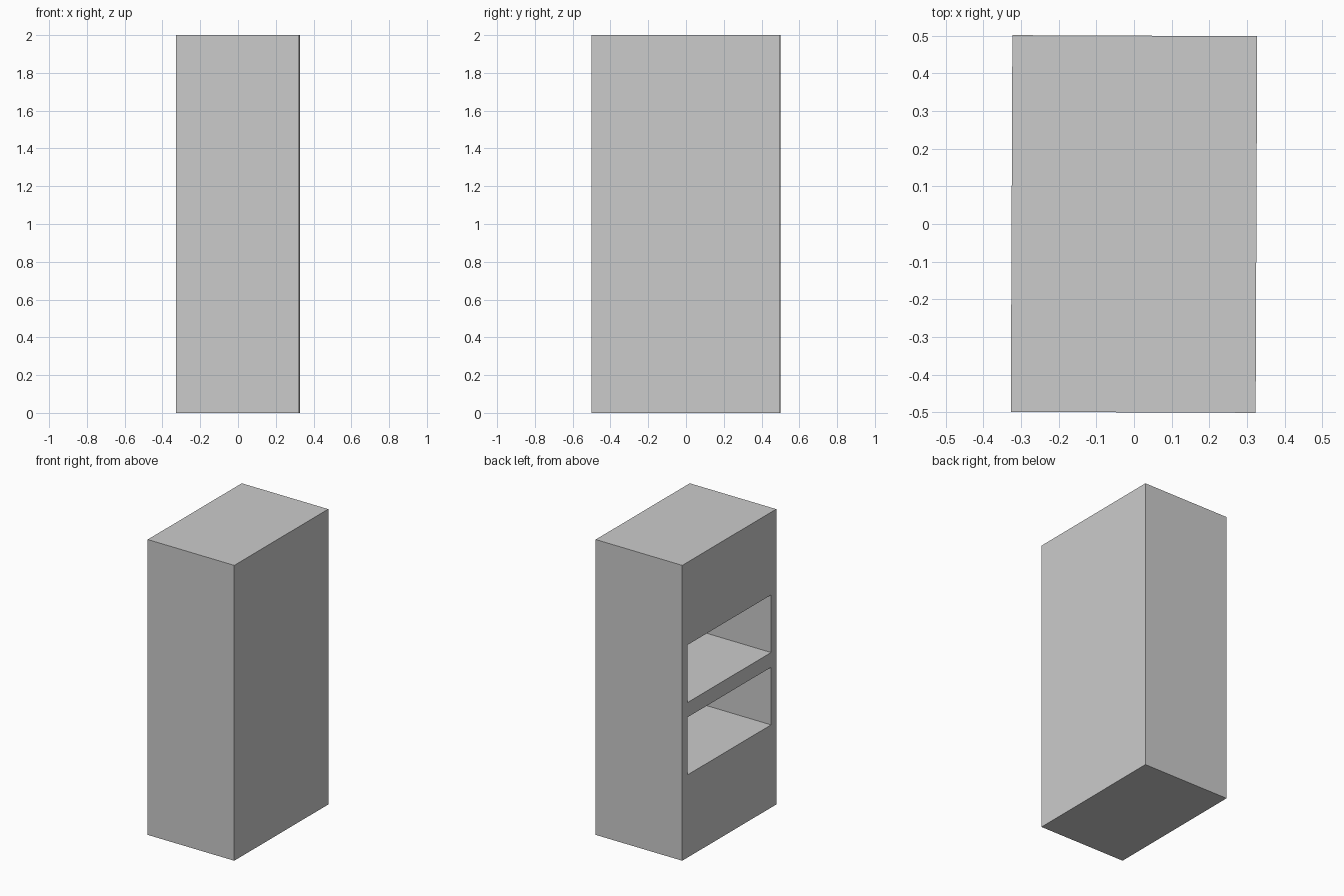
import bpy

if "Cube" in bpy.data.objects:
    bpy.data.objects.remove(bpy.data.objects["Cube"])

W, D, H = 0.65, 1.0, 2.0      # outer size
SIDE, BACK = 0.055, 0.05      # wall thickness beside and behind the niches
TURN = -0.0042                # slight turn seen from the top


def box(name, lo, hi):
    bpy.ops.mesh.primitive_cube_add(size=1)
    ob = bpy.context.object
    ob.name = name
    for v in ob.data.vertices:
        v.co = [lo[i] + (v.co[i] + 0.5) * (hi[i] - lo[i]) for i in range(3)]
    return ob


# Solid cabinet body
body = box("cabinet_body", (-W / 2, -D / 2, 0), (W / 2, D / 2, H))

# Two shelf niches cut into the left side
for i, (z0, z1) in enumerate(((0.56, 0.95), (1.05, 1.44))):
    cutter = box(f"niche_cutter_{i + 1}",
                 (-W / 2 - 0.1, -D / 2 + SIDE, z0),
                 (W / 2 - BACK, D / 2 - SIDE, z1))
    cutter.hide_render = True
    mod = body.modifiers.new(f"niche_{i + 1}", 'BOOLEAN')
    mod.operation = 'DIFFERENCE'
    mod.solver = 'EXACT'
    mod.object = cutter
    bpy.context.view_layer.objects.active = body
    bpy.ops.object.modifier_apply(modifier=mod.name)
    bpy.data.objects.remove(cutter)

body.rotation_euler.z = TURN
